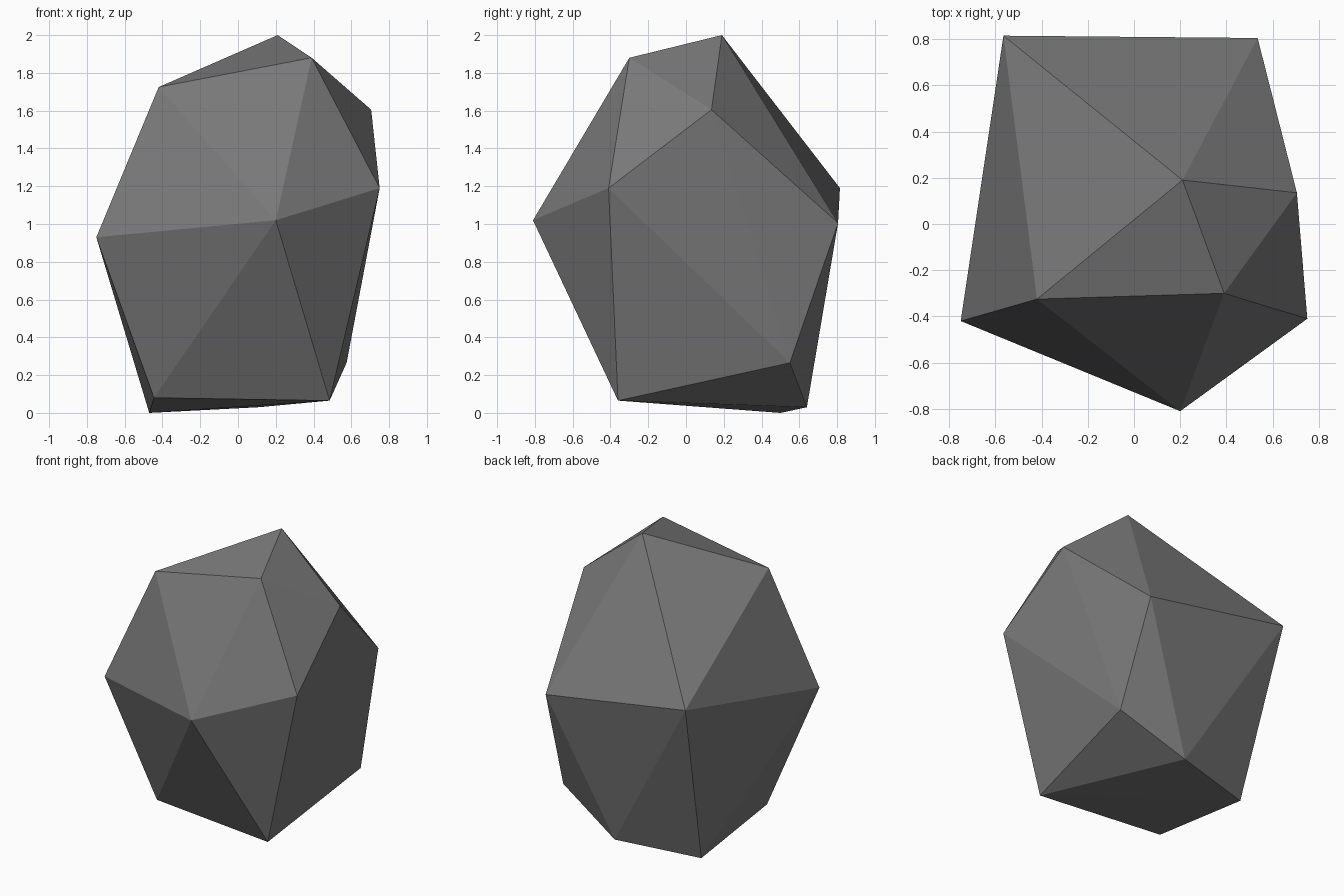
import bpy, bmesh

if "Cube" in bpy.data.objects:
    bpy.data.objects.remove(bpy.data.objects["Cube"])

# Corner points of the boulder, in rings from the crown down to the base
CROWN = [(0.21, 0.19, 2.0), (0.39, -0.30, 1.88), (-0.42, -0.325, 1.725), (0.705, 0.135, 1.605)]
BELLY = [(0.75, -0.41, 1.19), (-0.75, -0.42, 0.93), (0.20, -0.81, 1.02),
         (-0.565, 0.815, 1.19), (0.535, 0.805, 1.005)]
BASE = [(0.485, -0.36, 0.065), (0.575, 0.55, 0.265), (-0.47, 0.50, 0.0),
        (-0.445, -0.27, 0.08), (0.11, 0.64, 0.03)]

# Boulder: faceted convex shell around the points
bm = bmesh.new()
for p in CROWN + BELLY + BASE:
    bm.verts.new(p)
bmesh.ops.convex_hull(bm, input=bm.verts[:])
bmesh.ops.recalc_face_normals(bm, faces=bm.faces[:])
mesh = bpy.data.meshes.new("boulder")
bm.to_mesh(mesh)
bm.free()
mesh.shade_flat()

# Plain grey stone
stone = bpy.data.materials.new("grey stone")
stone.diffuse_color = (0.19, 0.19, 0.19, 1)
stone.use_nodes = True
stone.node_tree.nodes["Principled BSDF"].inputs["Base Color"].default_value = stone.diffuse_color
mesh.materials.append(stone)

boulder = bpy.data.objects.new("boulder", mesh)
bpy.context.collection.objects.link(boulder)
